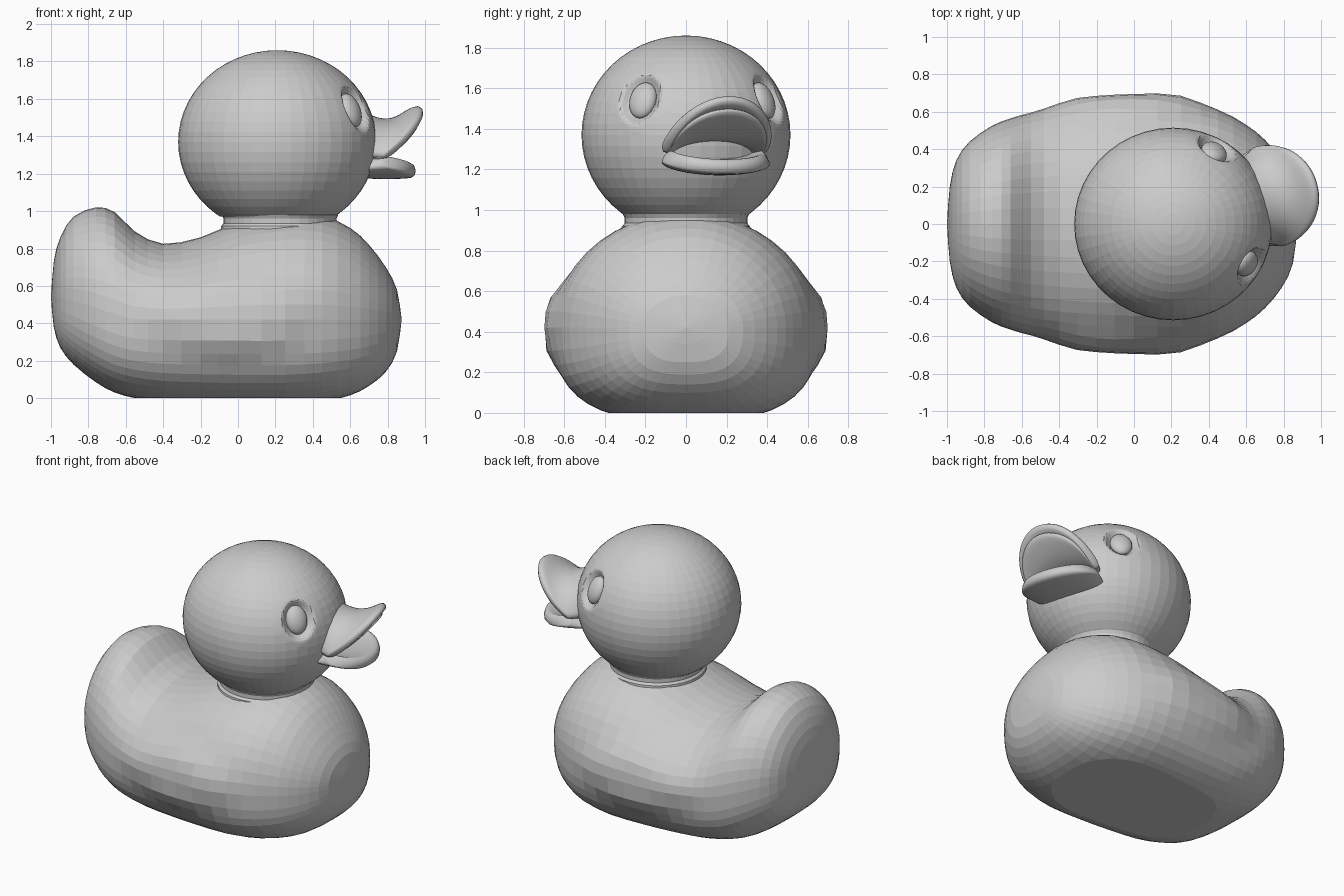
import bpy, bmesh
from math import sin, cos, pi, radians, sqrt
from mathutils import Vector, Matrix

if "Cube" in bpy.data.objects:
    bpy.data.objects.remove(bpy.data.objects["Cube"])

YAW = radians(16)                       # the head looks a little to one side
HEAD = Vector((0.21, 0, 1.37))
HEAD_R = Vector((0.53, 0.515, 0.49))


def finish(name, bm, smooth=False):
    bmesh.ops.remove_doubles(bm, verts=bm.verts, dist=1e-4)
    bmesh.ops.recalc_face_normals(bm, faces=bm.faces)
    for f in bm.faces:
        f.smooth = smooth
    mesh = bpy.data.meshes.new(name)
    bm.to_mesh(mesh)
    bm.free()
    ob = bpy.data.objects.new(name, mesh)
    bpy.context.collection.objects.link(ob)
    return ob


def grid(rows, closed):
    """Skin a list of equally long point rows with quads."""
    bm = bmesh.new()
    vs = [[bm.verts.new(p) for p in row] for row in rows]
    n = len(rows[0])
    for a, b in zip(vs, vs[1:]):
        for i in range(n if closed else n - 1):
            j = (i + 1) % n
            bm.faces.new((a[i], a[j], b[j], b[i]))
    return bm


def smoothstep(t):
    t = min(max(t, 0), 1)
    return t * t * (3 - 2 * t)


def spline(keys, steps):
    out = []
    for i in range(len(keys) - 1):
        p = [Vector(keys[min(max(i + k, 0), len(keys) - 1)]) for k in (-1, 0, 1, 2)]
        for s in range(steps):
            t = s / steps
            out.append(0.5 * (2 * p[1] + (p[2] - p[0]) * t
                              + (2 * p[0] - 5 * p[1] + 4 * p[2] - p[3]) * t * t
                              + (3 * p[1] - p[0] - 3 * p[2] + p[3]) * t ** 3))
    return out + [Vector(keys[-1])]


# Body: rounded sections along x (x, bottom, top, half width), fuller below the middle
SECTIONS = [
    (-1.0, .54, .54, 0), (-.985, .38, .73, .2), (-.95, .27, .86, .34),
    (-.88, .18, .97, .44), (-.76, .085, 1.02, .525), (-.66, .03, .995, .565),
    (-.55, 0, .89, .595), (-.4, -.025, .825, .62), (-.2, -.035, .86, .64),
    (0, -.04, .94, .65), (.25, -.04, .985, .65), (.45, -.02, .975, .61),
    (.6, .015, .91, .53), (.7, .065, .82, .45), (.79, .14, .70, .34),
    (.85, .25, .58, .21), (.875, .42, .42, 0)]
rows = []
for x, lo, hi, w in spline(SECTIONS, 2):
    mid = .42 + .12 * smoothstep((-x - .5) / .5)
    row = []
    for k in range(44):
        c, s = cos(2 * pi * k / 44), sin(2 * pi * k / 44)
        if s >= 0:
            y, z = w * c, mid + (hi - mid) * s
        else:
            y = w * (abs(c) ** .72) * (1 if c > 0 else -1)
            z = mid - (mid - lo) * abs(s) ** .72
        # raised wing on each flank
        d = sqrt(((x + .05) / .52) ** 2 + ((z - .44) / .28) ** 2)
        bump = .045 * smoothstep(1.7 * (1 - d))
        row.append((x, y + (bump if y > 0 else -bump), z))
    rows.append(row)
bm = grid(rows, True)
# flat base, and an opening hidden under the neck
cut = bmesh.ops.bisect_plane(bm, geom=bm.verts[:] + bm.edges[:] + bm.faces[:],
                             plane_co=(0, 0, 0), plane_no=(0, 0, 1), clear_inner=True)
rim = [e for e in cut["geom_cut"] if isinstance(e, bmesh.types.BMEdge)]
bmesh.ops.contextual_create(bm, geom=rim)
hidden = [f for f in bm.faces if f.calc_center_median().z > .8
          and (f.calc_center_median().xy - Vector((.22, 0))).length < .24]
bmesh.ops.delete(bm, geom=hidden, context='FACES')
finish("body", bm)

# Neck: short ring between body and head
NECK = [(.32, .86), (.315, .92), (.302, .935), (.302, .96), (.312, .98), (.29, .985)]
finish("neck", grid([[(.225 + r * cos(2 * pi * k / 36), r * sin(2 * pi * k / 36), z)
                      for k in range(36)] for r, z in NECK], True))

# Head: ellipsoid with two eye sockets, open at the neck
eye_dirs = [Vector((.926 * cos(YAW + s * radians(45)),
                    .926 * sin(YAW + s * radians(45)), .378)) for s in (-1, 1)]
bm = bmesh.new()
bmesh.ops.create_uvsphere(bm, u_segments=44, v_segments=28, radius=1)
near = [e for e in bm.edges if any(all((v.co - d).length < .42 for v in e.verts)
                                   for d in eye_dirs)]
bmesh.ops.subdivide_edges(bm, edges=near, cuts=3, use_grid_fill=True)
for v in bm.verts:
    unit = v.co.normalized() if any((v.co - d).length < .38 for d in eye_dirs) else v.co
    p = unit * HEAD_R
    for d in eye_dirs:
        off = (unit - d) * HEAD_R
        dist = Vector((off.x, off.y, off.z * .8)).length
        p -= d * .045 * smoothstep((.12 - dist) / .055)
    v.co = HEAD + p
bmesh.ops.bisect_plane(bm, geom=bm.verts[:] + bm.edges[:] + bm.faces[:],
                       plane_co=(0, 0, .97), plane_no=(0, 0, 1), clear_inner=True)
finish("head", bm)

# Eyes: flattened ovals set in the sockets
for side, d in zip(("right", "left"), eye_dirs):
    bm = bmesh.new()
    bmesh.ops.create_uvsphere(bm, u_segments=24, v_segments=16, radius=1)
    turn = d.to_track_quat('X', 'Z').to_matrix().to_4x4()
    place = Matrix.Translation(HEAD + d * HEAD_R * .915)
    bm.transform(place @ turn @ Matrix.Diagonal((.045, .072, .094, 1)))
    finish(side + "_eye", bm, True)


def bill(name, root, edge, dip, thick):
    """Curved sheet from the head to an arched edge; root and edge give (u, v, z)."""
    to_world = Matrix.Translation((HEAD.x, 0, 0)) @ Matrix.Rotation(YAW, 4, 'Z')
    rows = []
    for i in range(8):
        r = i / 7
        row = []
        for k in range(15):
            a = (k / 7 - 1) * pi / 2
            c, n = max(cos(a), 0), sin(a)
            p = root(c, n).lerp(edge(c, n), r)
            p.z -= dip * sin(pi * r) * c
            row.append(to_world @ p)
        rows.append(row)
    ob = finish(name, grid(rows, False), True)
    solid = ob.modifiers.new("thickness", 'SOLIDIFY')
    solid.thickness, solid.offset = thick, 0
    ob.modifiers.new("round", 'SUBSURF').levels = 1
    ob.modifiers["round"].render_levels = 1


# Beak: flared upper bill, palate inside it, and flat scooped lower bill
bill("upper_bill",
     lambda c, n: Vector((.44, .21 * n, 1.285 + .24 * c)),
     lambda c, n: Vector((.52 + .28 * c ** .8, .27 * n, 1.285 + .27 * c)), .07, .05)
bill("palate",
     lambda c, n: Vector((.42, .2 * n, 1.28 + .07 * c)),
     lambda c, n: Vector((.51 + .27 * c ** .8, .255 * n, 1.28 + .22 * c)), .05, .03)
bill("lower_bill",
     lambda c, n: Vector((.42, .22 * n, 1.26 - .04 * c)),
     lambda c, n: Vector((.51 + .25 * c ** .8, .26 * n, 1.27 - .055 * c)), .01, .075)
